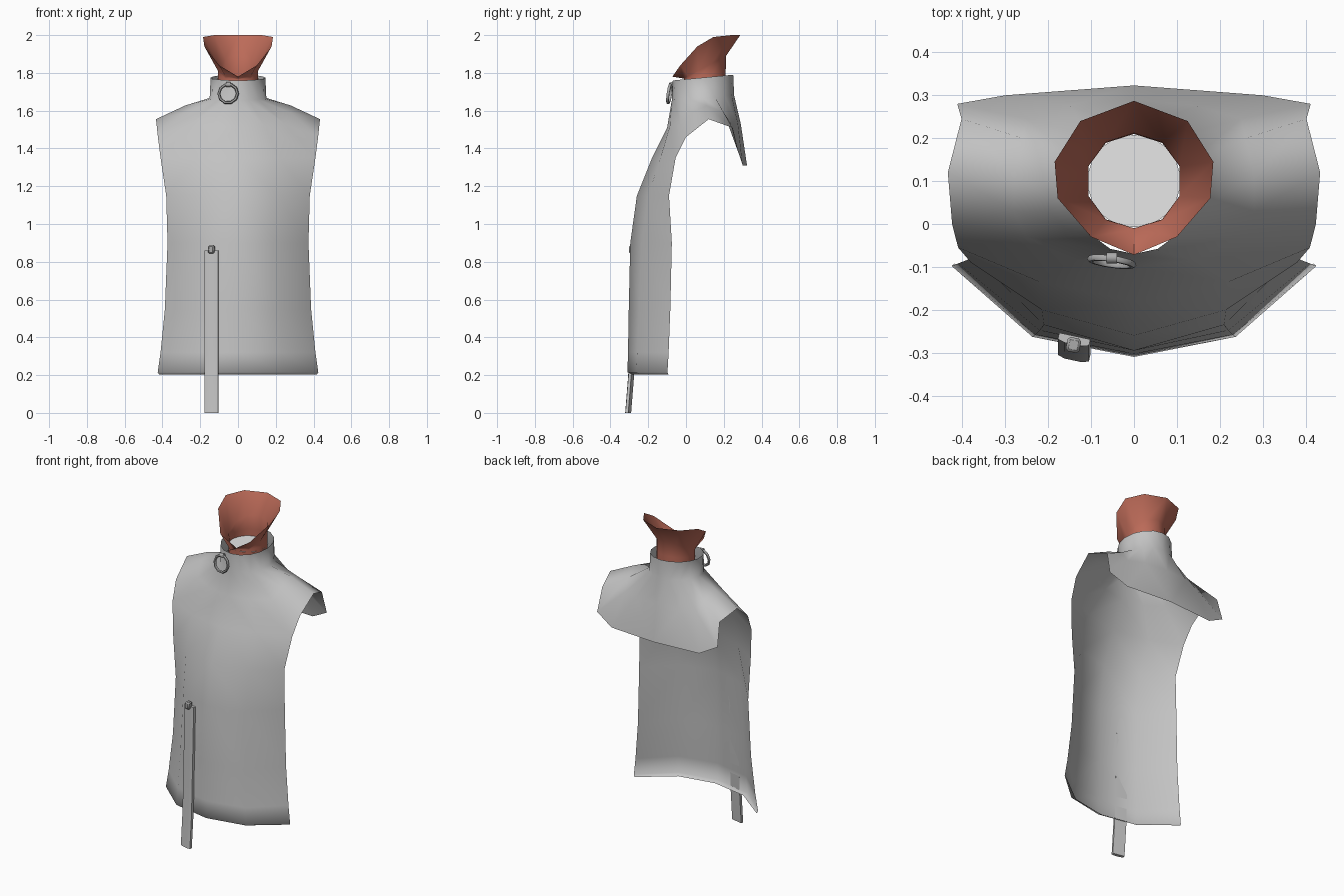
import bpy, bmesh, math
from mathutils import Vector, Matrix

cube = bpy.data.objects.get("Cube")
if cube:
    bpy.data.objects.remove(cube, do_unlink=True)


def material(name, rgb):
    m = bpy.data.materials.new(name)
    m.diffuse_color = (*rgb, 1)
    m.use_nodes = True
    m.node_tree.nodes["Principled BSDF"].inputs["Base Color"].default_value = (*rgb, 1)
    return m


cloth = material("light grey cloth", (0.55, 0.55, 0.55))
metal = material("grey metal", (0.40, 0.40, 0.40))
skin = material("red brown skin", (0.50, 0.145, 0.098))
pale = material("pale grey", (0.80, 0.80, 0.80))


def finish(name, bm, mat, angle=180):
    """Turn a bmesh into a smooth-shaded object, front faces pointing to -y."""
    bmesh.ops.remove_doubles(bm, verts=bm.verts, dist=1e-5)
    bmesh.ops.recalc_face_normals(bm, faces=bm.faces)
    bm.normal_update()
    front = min(bm.faces, key=lambda f: f.calc_center_median().y)
    if front.normal.y > 0:
        bmesh.ops.reverse_faces(bm, faces=bm.faces)
    me = bpy.data.meshes.new(name)
    bm.to_mesh(me)
    bm.free()
    me.materials.append(mat)
    ob = bpy.data.objects.new(name, me)
    bpy.context.collection.objects.link(ob)
    bpy.ops.object.select_all(action="DESELECT")
    ob.select_set(True)
    bpy.context.view_layer.objects.active = ob
    bpy.ops.object.shade_smooth_by_angle(angle=math.radians(angle))
    return ob


def loft(bm, rows, closed=False):
    """Bridge neighbouring rows of points with quads."""
    grid = [[bm.verts.new(p) for p in row] for row in rows]
    for a, b in zip(grid, grid[1:]):
        n = len(a)
        for i in range(n if closed else n - 1):
            j = (i + 1) % n
            bm.faces.new((a[i], a[j], b[j], b[i]))
    return grid


def mirrored(rows):
    return [[(-x, y, z) for x, y, z in row] for row in rows]


def half_ring(n, rx, ry, cy, z_front, z_back):
    """Half an oval from front centre to back centre on the +x side."""
    pts = []
    for i in range(n + 1):
        a = math.pi * i / n
        t = (1 - math.cos(a)) / 2
        pts.append((rx * math.sin(a), cy - ry * math.cos(a), z_front + (z_back - z_front) * t))
    return pts


# Tabard: collar, yoke over the shoulders, short back cape
yoke_mid = [(0, -.10, 1.51), (.14, -.085, 1.52), (.25, -.03, 1.53), (.28, .03, 1.59),
            (.28, .11, 1.627), (.26, .20, 1.59), (.25, .245, 1.52), (.15, .275, 1.53),
            (0, .29, 1.53)]
yoke_edge = [(0, -.18, 1.35), (.22, -.135, 1.35), (.41, -.055, 1.35), (.424, 0, 1.46),
             (.434, .12, 1.555), (.402, .245, 1.51), (.412, .28, 1.37), (.30, .30, 1.31),
             (0, .323, 1.31)]
collar_top = half_ring(8, .145, .16, .09, 1.76, 1.79)
collar_base = half_ring(8, .15, .165, .09, 1.655, 1.68)
yoke = [collar_top, collar_base, yoke_mid, yoke_edge]

# Long front panel: height, centre y, bend (x, y), side edge (x, y)
levels = [(1.15, -.26, .215, -.20, .38, -.09), (.90, -.295, .21, -.235, .373, -.075),
          (.55, -.303, .22, -.248, .387, -.083), (.32, -.307, .23, -.258, .41, -.092),
          (.215, -.31, .237, -.263, .425, -.098), (.203, -.285, .222, -.243, .418, -.092)]
panel = [yoke_edge[:3]] + [[(0, cy, z), (mx, my, z), (ex, ey, z)]
                           for z, cy, mx, my, ex, ey in levels]
bm = bmesh.new()
for part in (yoke, panel):
    loft(bm, part)
    loft(bm, mirrored(part))
finish("tabard", bm, cloth)

# Neck flaring into an open jaw
jaw = [(0, -.072, 1.78), (.10, -.03, 1.84), (.178, .06, 1.94), (.185, .145, 1.99),
       (.125, .24, 2.0), (0, .287, 2.0)]
neck_rows = [half_ring(5, .116, .112, .10, 1.70, 1.70),
             half_ring(5, .112, .110, .10, 1.765, 1.80),
             half_ring(5, .112, .112, .10, 1.77, 1.89), jaw]
bm = bmesh.new()
loft(bm, neck_rows)
loft(bm, mirrored(neck_rows))
finish("neck", bm, skin, 50)

# Flat plug inside the neck
bm = bmesh.new()
bmesh.ops.create_circle(bm, cap_ends=True, segments=10, radius=.113,
                        matrix=Matrix.Translation((0, .10, 1.755)) @ Matrix.Rotation(math.pi / 2, 4, "Z"))
plug = finish("neck_plug", bm, pale, 30)
if plug.data.polygons[0].normal.z < 0:
    plug.data.flip_normals()

# Ring hanging from the collar
turn = Matrix.Translation((-.052, -.088, 1.69)) @ Matrix.Rotation(math.radians(-8), 4, "Z") \
    @ Matrix.Rotation(math.radians(-8), 4, "X")
bm = bmesh.new()
rows = []
for i in range(11):
    a = 2 * math.pi * i / 10
    rows.append([turn @ Vector(((.05 + .008 * math.cos(b)) * math.cos(a), .008 * math.sin(b),
                                (.05 + .008 * math.cos(b)) * math.sin(a)))
                 for b in (2 * math.pi * k / 6 for k in range(6))])
loft(bm, rows, closed=True)
finish("collar_ring", bm, metal, 60)

# Loop that holds the ring
bm = bmesh.new()
bmesh.ops.create_cone(bm, cap_ends=True, segments=8, radius1=.013, radius2=.013, depth=.024,
                      matrix=Matrix.Translation((-.052, -.079, 1.738))
                      @ Matrix.Rotation(math.pi / 2, 4, "Y"))
finish("ring_loop", bm, metal, 50)

# Hanging strap, slightly domed, lying against the front panel
slope = Matrix.Rotation(math.radians(-12), 4, "Z")
section = [(-.037, .009), (-.037, -.006), (-.02, -.011), (.02, -.011), (.037, -.006), (.037, .009)]
rows = []
for z, y in ((0, -.307), (.2, -.291), (.5, -.281), (.86, -.270)):
    rows.append([Vector((-.14, y, z)) + slope @ Vector((x, d, 0)) for x, d in section])
bm = bmesh.new()
ends = loft(bm, rows, closed=True)
for end in (ends[0], ends[-1]):
    bm.faces.new(end)
finish("hanging_strap", bm, cloth, 40)

# Small clasp at the strap's top
bm = bmesh.new()
bmesh.ops.create_cube(bm, size=1, matrix=Matrix.Translation((-.141, -.282, .865)) @ slope
                      @ Matrix.Diagonal((.032, .034, .042, 1)))
bmesh.ops.bevel(bm, geom=bm.edges[:], offset=.006, segments=1, affect="EDGES")
finish("strap_clasp", bm, metal, 40)
